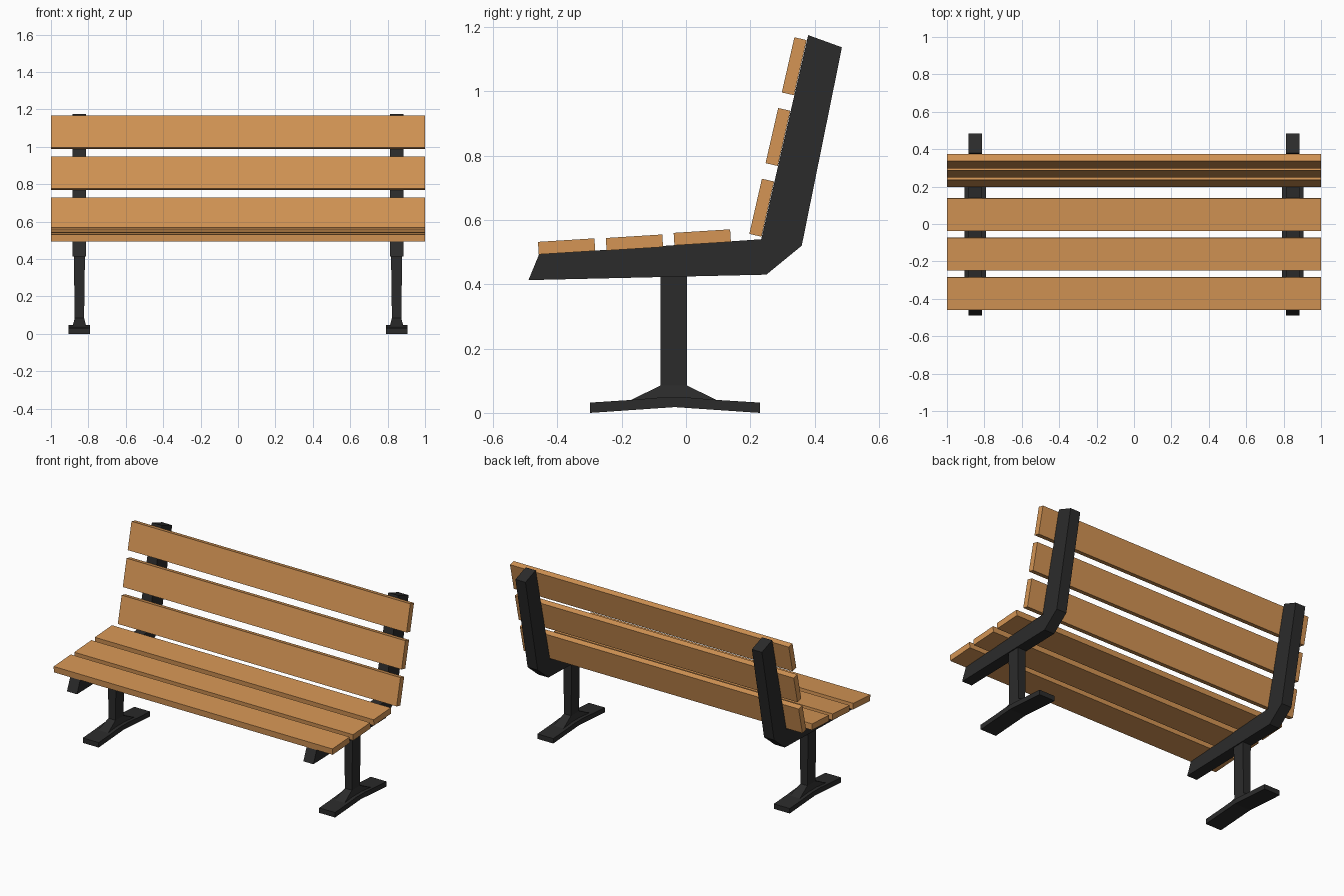
import bpy, bmesh
from mathutils import Vector

if "Cube" in bpy.data.objects:
    bpy.data.objects.remove(bpy.data.objects["Cube"])

LEG_X = 0.848


def material(name, color):
    m = bpy.data.materials.new(name)
    m.diffuse_color = color
    m.use_nodes = True
    m.node_tree.nodes["Principled BSDF"].inputs["Base Color"].default_value = m.diffuse_color
    return m


wood = material("wood", (0.66, 0.30, 0.09, 1))
iron = material("iron", (0.024, 0.024, 0.024, 1))


def finish(name, bm, mat):
    bmesh.ops.recalc_face_normals(bm, faces=bm.faces)
    me = bpy.data.meshes.new(name)
    bm.to_mesh(me)
    bm.free()
    me.materials.append(mat)
    ob = bpy.data.objects.new(name, me)
    bpy.context.collection.objects.link(ob)
    return ob


def extrude_x(name, profile, cx, half, mat):
    """Side profile (y, z) extruded along x around cx."""
    bm = bmesh.new()
    f = bm.faces.new([bm.verts.new((cx - half, y, z)) for y, z in profile])
    r = bmesh.ops.extrude_face_region(bm, geom=[f])
    moved = [g for g in r["geom"] if isinstance(g, bmesh.types.BMVert)]
    bmesh.ops.translate(bm, verts=moved, vec=(2 * half, 0, 0))
    return finish(name, bm, mat)


def frustum(name, cx, bottom, top, mat):
    """Tapered block; each end is (half width, y0, y1, z)."""
    bm = bmesh.new()
    rings = []
    for hw, y0, y1, z in (bottom, top):
        rings.append([bm.verts.new((cx + sx * hw, y, z))
                      for sx, y in ((-1, y0), (1, y0), (1, y1), (-1, y1))])
    lo, hi = rings
    bm.faces.new(lo)
    bm.faces.new(hi)
    for i in range(4):
        j = (i + 1) % 4
        bm.faces.new((lo[i], lo[j], hi[j], hi[i]))
    return finish(name, bm, mat)


def slat(name, start, direction, normal):
    """Plank whose inner edge starts at start and runs along direction."""
    p, d, n = Vector(start), Vector(direction), Vector(normal)
    d = d.normalized() * 0.176
    n = n.normalized() * 0.039
    extrude_x(name, [p, p + d, p + d + n, p + n], 0, 1.0, wood)


# Seat and back slats
for i, start in enumerate([(-0.458, 0.493), (-0.247, 0.505), (-0.036, 0.521)]):
    slat(f"seat_slat_{i + 1}", start, (0.69, 0.043), (-0.043, 0.69))
for i in range(3):
    slat(f"back_slat_{i + 1}", (0.235 + 0.0505 * i, 0.548 + 0.22 * i),
         (0.145, 0.635), (-0.635, 0.145))

bracket = [(-0.49, 0.413), (-0.457, 0.493), (0.234, 0.54), (0.38, 1.175),
           (0.485, 1.137), (0.36, 0.52), (0.25, 0.43)]
foot = [(-0.298, 0.0), (-0.298, 0.032), (-0.175, 0.04), (-0.08, 0.048),
        (0.005, 0.048), (0.1, 0.04), (0.23, 0.032), (0.23, 0.0), (-0.035, 0.018)]

# Iron supports on both sides
for side, s in (("left", -1), ("right", 1)):
    x = s * LEG_X
    extrude_x(f"{side}_bracket", bracket, x, 0.036, iron)
    extrude_x(f"{side}_foot", foot, x, 0.057, iron)
    frustum(f"{side}_post", x, (0.025, -0.08, 0.003, 0.08), (0.03, -0.08, 0.003, 0.44), iron)
    frustum(f"{side}_post_base", x, (0.037, -0.175, 0.1, 0.038), (0.025, -0.08, 0.003, 0.085), iron)
